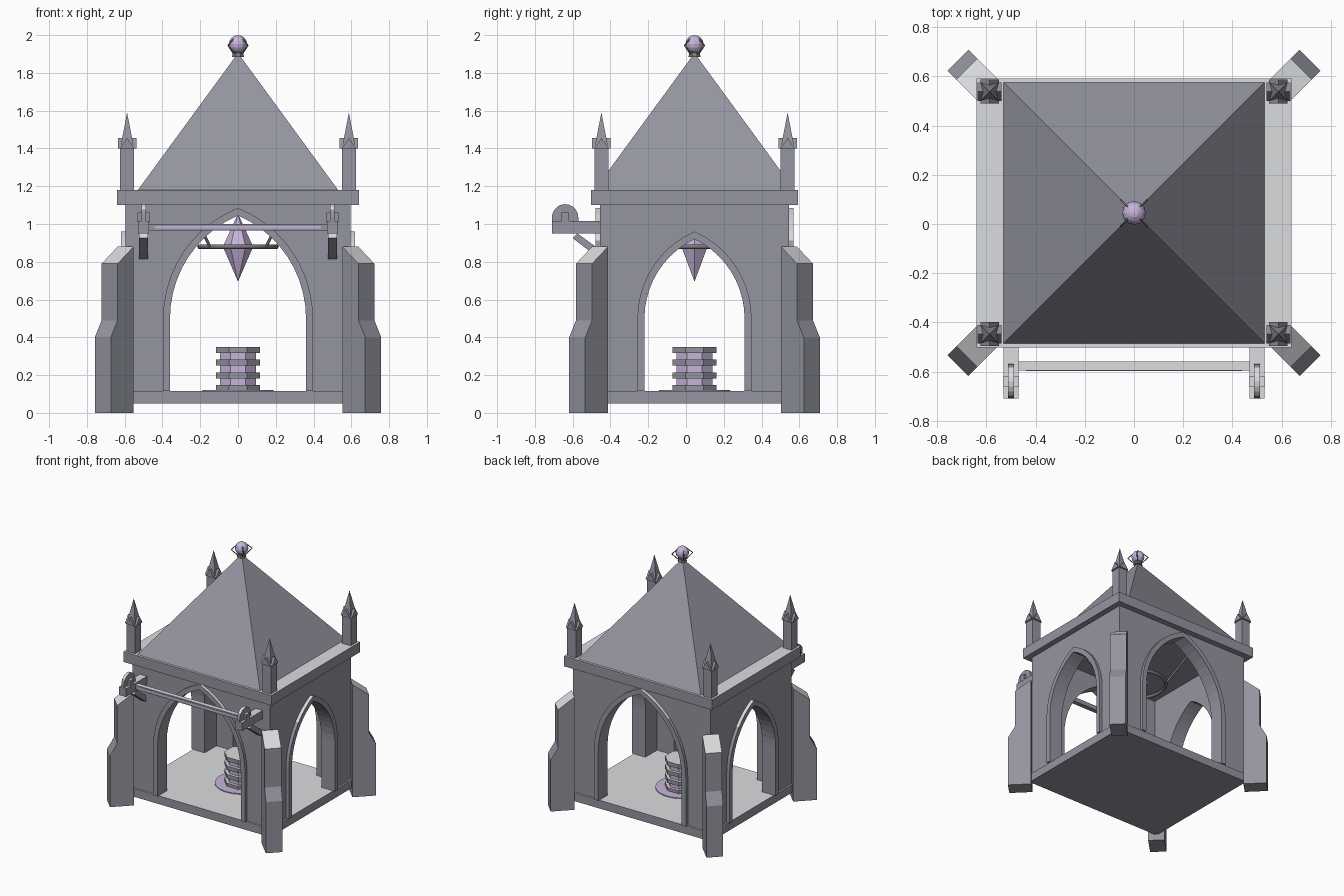
import bpy, bmesh, math
from mathutils import Vector, Matrix

cube = bpy.data.objects.get("Cube")
if cube:
    bpy.data.objects.remove(cube, do_unlink=True)

CENTRE = Vector((0, 0.045, 0))   # middle of the shrine
UP = Vector((0, 0, 1))
HALF_X, HALF_Y = 0.595, 0.5
FLOOR, EAVES, ROOF = 0.115, 1.1, 1.18


def material(name, rgb):
    m = bpy.data.materials.new(name)
    m.use_nodes = True
    m.diffuse_color = (*rgb, 1)
    m.node_tree.nodes["Principled BSDF"].inputs["Base Color"].default_value = (*rgb, 1)
    return m


STONE = material("grey stone", (0.295, 0.298, 0.35))
PALE = material("pale weathered stone", (0.71, 0.715, 0.74))
METAL = material("dark metal", (0.19, 0.19, 0.21))
CRYSTAL = material("pale violet", (0.58, 0.46, 0.71))


def finish(name, bm, mat):
    bmesh.ops.recalc_face_normals(bm, faces=bm.faces)
    mesh = bpy.data.meshes.new(name)
    bm.to_mesh(mesh)
    bm.free()
    mesh.materials.append(mat)
    if mat == STONE:             # upward faces of the stone are pale
        mesh.materials.append(PALE)
        for p in mesh.polygons:
            p.material_index = int(p.normal.z > 0.65)
    ob = bpy.data.objects.new(name, mesh)
    bpy.context.scene.collection.objects.link(ob)


def box(name, lo, hi, mat):
    lo, hi = Vector(lo), Vector(hi)
    bm = bmesh.new()
    bmesh.ops.create_cube(bm, size=1, matrix=Matrix.Translation((lo + hi) / 2)
                          @ Matrix.Diagonal((*(hi - lo), 1)))
    finish(name, bm, mat)


def prism(name, outline, origin, u, v, depth, mat):
    """Extrude a 2D outline in the u, v plane along u x v."""
    bm = bmesh.new()
    face = bm.faces.new([bm.verts.new(origin + u * a + v * b) for a, b in outline])
    new = bmesh.ops.extrude_face_region(bm, geom=[face])["geom"]
    bmesh.ops.translate(bm, vec=u.cross(v) * depth,
                        verts=[g for g in new if isinstance(g, bmesh.types.BMVert)])
    finish(name, bm, mat)


def cone(name, r1, r2, z1, z2, sides, mat, at=CENTRE, turn=None):
    bm = bmesh.new()
    turn = math.pi / sides if turn is None else turn
    place = Matrix.Translation((at.x, at.y, (z1 + z2) / 2)) @ Matrix.Rotation(turn, 4, "Z")
    bmesh.ops.create_cone(bm, cap_ends=True, segments=sides, radius1=r1, radius2=r2,
                          depth=z2 - z1, matrix=place)
    bmesh.ops.remove_doubles(bm, verts=bm.verts, dist=1e-5)
    finish(name, bm, mat)


def rod(name, points, radius, mat, closed=False):
    curve = bpy.data.curves.new(name, "CURVE")
    curve.dimensions = "3D"
    curve.bevel_depth = radius
    curve.bevel_resolution = 1
    curve.use_fill_caps = True
    line = curve.splines.new("POLY")
    line.points.add(len(points) - 1)
    for p, co in zip(line.points, points):
        p.co = (*co, 1)
    line.use_cyclic_u = closed
    curve.materials.append(mat)
    ob = bpy.data.objects.new(name, curve)
    bpy.context.scene.collection.objects.link(ob)


def pointed_arch(half, rise, grow=0, spring=0.5, steps=10):
    """Left foot, over the apex, to the right foot."""
    radius = (half ** 2 + rise ** 2) / (2 * half)
    shift = radius - half
    radius += grow
    top = math.acos(shift / radius)
    right = [(radius * math.cos(top * i / steps) - shift,
              spring + radius * math.sin(top * i / steps)) for i in range(steps)]
    right = [(half + grow, FLOOR)] + right
    apex = (0, spring + radius * math.sin(top))
    return [(-x, z) for x, z in right] + [apex] + right[::-1]


def around(angle):
    rot = Matrix.Rotation(angle, 3, "Z")
    return rot @ Vector((1, 0, 0)), rot @ Vector((0, -1, 0))


# Floor, cornice and roof
def slab(name, hx, hy, z1, z2, mat):
    box(name, CENTRE + Vector((-hx, -hy, z1)), CENTRE + Vector((hx, hy, z2)), mat)


slab("floor_slab", 0.606, 0.511, 0.05, FLOOR, STONE)
slab("cornice", 0.64, 0.547, EAVES, ROOF, STONE)
cone("pyramid_roof", 0.53 * math.sqrt(2), 0, ROOF, 1.905, 4, STONE)

# Four walls with pointed openings and raised arch trims
THICK = 0.09
SIDES = [("front", 0, HALF_Y, HALF_X, 0.36, 0.545),
         ("left", 1, HALF_X, HALF_Y - THICK, 0.265, 0.42),
         ("back", 2, HALF_Y, HALF_X, 0.36, 0.545),
         ("right", 3, HALF_X, HALF_Y - THICK, 0.265, 0.42)]
for side, turn, dist, width, half, rise in SIDES:
    u, n = around(turn * math.pi / 2)
    opening = pointed_arch(half, rise)
    outline = [(-width, EAVES), (-width, FLOOR)] + opening + [(width, FLOOR), (width, EAVES)]
    prism(side + "_wall", outline, CENTRE + n * (dist - THICK), u, UP, THICK, STONE)
    trim = pointed_arch(half, rise, 0.037) + opening[::-1]
    prism(side + "_arch_trim", trim, CENTRE + n * (dist - 0.01), u, UP, 0.035, STONE)

# Diagonal buttresses and pinnacles on each corner
BUTTRESS = [(0, 0), (0.171, 0), (0.171, 0.4), (0.12, 0.49), (0.12, 0.79), (0, 0.88)]
for sx, sy, corner in ((1, -1, "front_left"), (-1, -1, "front_right"),
                       (1, 1, "back_left"), (-1, 1, "back_right")):
    out = Vector((sx, sy, 0)).normalized()
    foot = CENTRE + Vector((sx * HALF_X, sy * HALF_Y, 0))
    prism(corner + "_buttress", BUTTRESS, foot - out.cross(UP) * 0.06, out, UP, 0.12, STONE)

    at = CENTRE + Vector((sx * 0.587, sy * 0.493, 0))
    r = Vector((0.037, 0.037, 0))
    box(corner + "_pinnacle_post", at - r + UP * ROOF, at + r + UP * 1.4, STONE)
    cone(corner + "_pinnacle_spire", 0.052, 0, 1.4, 1.59, 4, STONE, at)
    for k in range(2):
        u, n = around(k * math.pi / 2)
        prism(corner + "_pinnacle_gable", [(-0.038, 1.4), (0.038, 1.4), (0, 1.455)],
              at - n * 0.049, u, UP, 0.098, STONE)

# Faceted orb finial in a thin cage
cone("finial_collar", 0.034, 0.03, 1.885, 1.908, 8, METAL)
bm = bmesh.new()
bmesh.ops.create_uvsphere(bm, u_segments=12, v_segments=8, radius=0.048,
                          matrix=Matrix.Translation(CENTRE + UP * 1.952))
finish("finial_orb", bm, CRYSTAL)
for k in range(4):
    d = around(math.pi / 4 + k * math.pi / 2)[0]
    rod("finial_cage_rod", [CENTRE + d * a + UP * z for a, z in
                            ((0.03, 1.9), (0.075, 1.945), (0.035, 1.98))], 0.004, METAL)

# Hanging crystal, its ring and the rods to the ceiling
cone("crystal_top", 0.08, 0, 0.88, 1.055, 6, CRYSTAL, turn=math.pi / 2)
cone("crystal_tip", 0, 0.08, 0.695, 0.88, 6, CRYSTAL, turn=math.pi / 2)
rod("hanging_ring", [CENTRE + around(k * math.pi / 16)[0] * 0.203 + UP * 0.88
                     for k in range(32)], 0.013, METAL, True)
for k in range(4):
    d = around(math.pi / 4 + k * math.pi / 2)[0]
    rod("ring_hanger", [CENTRE + d * 0.21 + UP * 0.88, CENTRE + d * 0.365 + UP * EAVES],
        0.008, METAL)

# Pedestal of stacked plates around a glowing core
cone("floor_disc", 0.19, 0.19, FLOOR, 0.122, 32, CRYSTAL)
cone("pedestal_core", 0.102, 0.102, FLOOR, 0.33, 8, CRYSTAL)
for k in range(4):
    z = FLOOR + 0.0675 * k
    cone("pedestal_plate", 0.125, 0.125, z, z + 0.032, 8, STONE)

# Front brackets with slotted half-round cheeks and diagonal braces
Y = Vector((0, 1, 0))
X = Vector((1, 0, 0))
cheek = [(0.07 * math.cos(a), 0.035 + 0.07 * math.sin(a))
         for a in (math.pi * i / 10 for i in range(11))]
cheek = [(0.07, 0)] + cheek + [(-0.07, 0)]
brace = [(-0.6, 0.925), (-0.575, 0.95), (-0.45, 0.86), (-0.45, 0.81)]
for sx, side in ((1, "left"), (-1, "right")):
    x = sx * 0.5
    box(side + "_bracket", (x - 0.03, -0.71, 0.95), (x + 0.03, -0.45, 1.015), STONE)
    prism(side + "_bracket_cheek", cheek, Vector((x - 0.012, -0.64, 1.0)), Y, UP, 0.024, STONE)
    prism(side + "_bracket_brace", brace, Vector((x - 0.023, 0, 0)), Y, UP, 0.046, STONE)
    box(side + "_bracket_pin", (x - 0.032, -0.66, 1.01), (x + 0.032, -0.62, 1.06), STONE)

# Cross bar with a violet inlay
box("cross_bar", (-0.475, -0.595, 0.965), (0.475, -0.56, 1.0), STONE)
box("cross_bar_inlay", (-0.44, -0.597, 0.975), (0.44, -0.592, 0.99), CRYSTAL)
